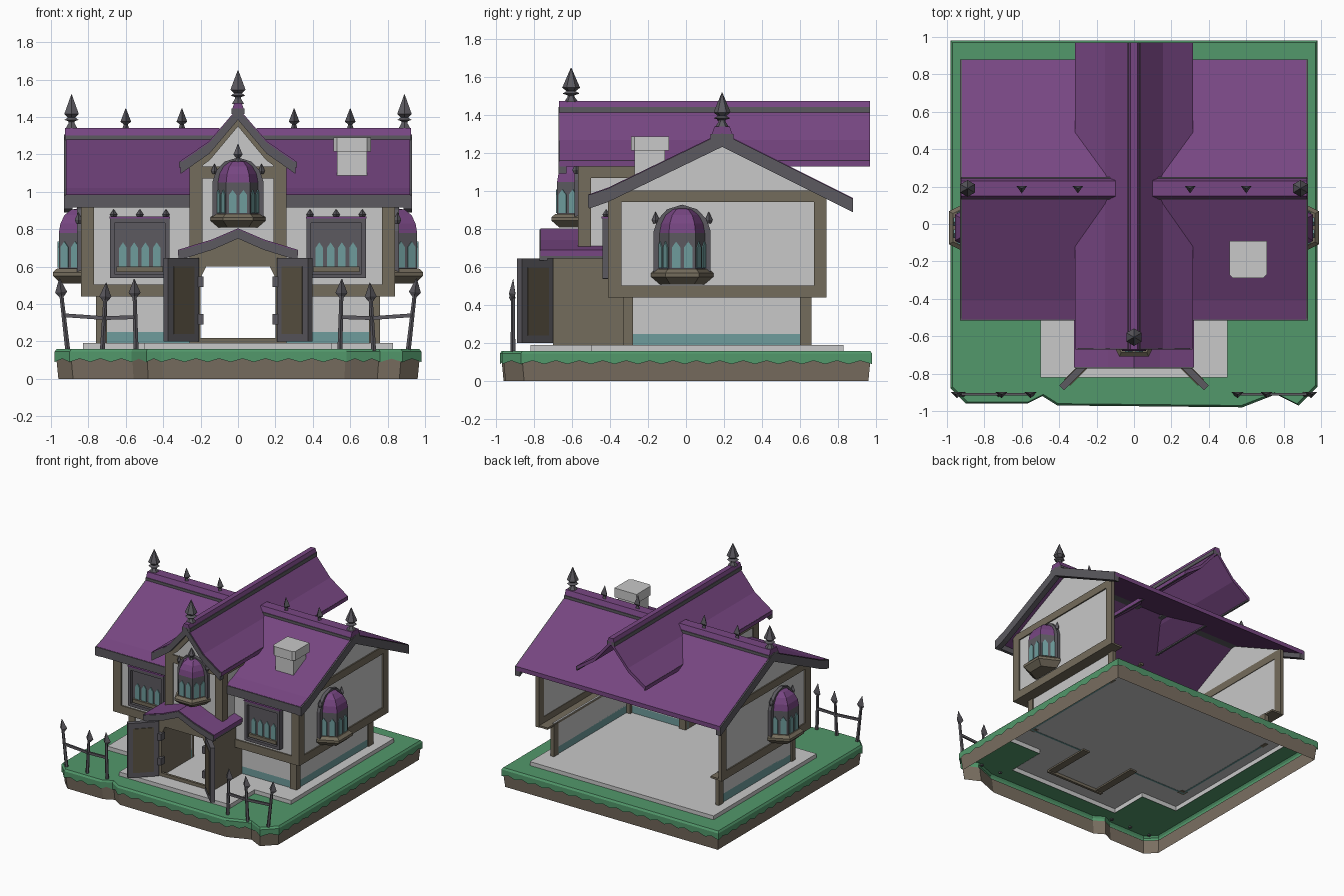
import bpy, bmesh, math
from mathutils import Matrix, Vector

if "Cube" in bpy.data.objects:
    bpy.data.objects.remove(bpy.data.objects["Cube"])


def material(name, r, g, b):
    m = bpy.data.materials.new(name)
    m.diffuse_color = [((c / 255 + 0.055) / 1.055) ** 2.4 for c in (r, g, b)] + [1]
    m.use_nodes = True
    m.node_tree.nodes["Principled BSDF"].inputs["Base Color"].default_value = m.diffuse_color
    return m


DIRT = material("dirt brown", 122, 111, 97)
GRASS = material("grass green", 82, 152, 107)
WALL = material("plaster white", 200, 200, 200)
BEAM = material("timber brown", 116, 108, 92)
ROOF = material("roof purple", 119, 70, 130)
TRIM = material("dark grey", 92, 90, 96)
GLASS = material("glass teal", 110, 156, 156)
PANEL = material("door brown", 92, 84, 68)


def build(name, verts, faces, mat, M=Matrix()):
    bm = bmesh.new()
    vs = [bm.verts.new(M @ Vector(v)) for v in verts]
    for f in faces:
        bm.faces.new([vs[i] for i in f])
    return finish(name, bm, mat)


def finish(name, bm, mat):
    bmesh.ops.recalc_face_normals(bm, faces=bm.faces)
    me = bpy.data.meshes.new(name)
    bm.to_mesh(me)
    bm.free()
    me.materials.append(mat)
    ob = bpy.data.objects.new(name, me)
    bpy.context.collection.objects.link(ob)
    return ob


def loft(name, rings, mat, M=Matrix(), caps=True):
    n = len(rings[0])
    faces = [(r * n + i, r * n + (i + 1) % n, (r + 1) * n + (i + 1) % n, (r + 1) * n + i)
             for r in range(len(rings) - 1) for i in range(n)]
    if caps:
        faces += [tuple(range(n)), tuple(range((len(rings) - 1) * n, len(rings) * n))]
    return build(name, [v for r in rings for v in r], faces, mat, M)


def prism(name, pts, axis, a, b, mat, M=Matrix()):
    put = {"x": lambda p, t: (t, p[0], p[1]), "y": lambda p, t: (p[0], t, p[1]),
           "z": lambda p, t: (p[0], p[1], t)}[axis]
    return loft(name, [[put(p, t) for p in pts] for t in (a, b)], mat, M)


def box(name, x, y, z, mat, M=Matrix()):
    (x0, x1), (y0, y1) = x, y
    return prism(name, [(x0, y0), (x1, y0), (x1, y1), (x0, y1)], "z", z[0], z[1], mat, M)


def band(top, t):
    return top + [(a, z - t) for a, z in reversed(top)]


def turned(name, x, y, prof, mat, n=6, M=Matrix(), squash=1):
    ang = [2 * math.pi * i / n - math.pi / 2 for i in range(n)]
    rings = [[(x + r * math.cos(a), y + squash * r * math.sin(a), z) for a in ang]
             for r, z in prof]
    return loft(name, rings, mat, M)


def finial(x, y, z, h, r, M=Matrix()):
    prof = [(.8, 0), (.4, .15), (.4, .2), (.95, .25), (.5, .32), (1, .42), (.04, 1)]
    turned("finial", x, y, [(r * a, z + h * b) for a, b in prof], TRIM, 6, M)


def pane(x, z0, z1, w, M):
    pts = [(x - w, z0), (x + w, z0), (x + w, z1 - .03), (x, z1), (x - w, z1 - .03)]
    prism("window_pane", pts, "y", -.006, .002, GLASS, M)


# Ground: hollow dirt rim, scalloped grass and open-bottomed floor slab
outline = [(-.98, -.88), (-.9, -.96), (-.57, -.96), (-.49, -.92), (-.41, -.97), (.58, -.98),
           (.76, -.91), (.88, -.97), (.98, -.87), (.98, .98), (-.98, .98)]
slab = [(-.83, -.5), (-.5, -.5), (-.5, -.82), (.5, -.82), (.5, -.5), (.83, -.5),
        (.83, .83), (-.83, .83)]
edge = []
for p, q in zip(outline, outline[1:] + outline[:1]):
    k = max(2, 2 * round(math.dist(p, q) / .12))
    edge += [(p[0] + (q[0] - p[0]) * i / k, p[1] + (q[1] - p[1]) * i / k) for i in range(k)]
loft("dirt_rim", [[(x * s, y * s, z) for x, y in outline] for s, z in ((.98, 0), (.992, .12))],
     DIRT, caps=False)
loft("grass_skirt", [[(x, y, .09 + .018 * (i % 2)) for i, (x, y) in enumerate(edge)],
                     [(x, y, .145) for x, y in edge],
                     [(x * .99, y * .99, .16) for x, y in edge]], GRASS, caps=False)
bm = bmesh.new()
for loop in ([(x * .99, y * .99, .16) for x, y in edge], [(x, y, .16) for x, y in slab]):
    vs = [bm.verts.new(v) for v in loop]
    for a, b in zip(vs, vs[1:] + vs[:1]):
        bm.edges.new((a, b))
bmesh.ops.triangle_fill(bm, edges=bm.edges[:], use_beauty=True, normal=(0, 0, 1))
finish("grass_top", bm, GRASS)
n = len(slab)
build("floor_slab", [(x, y, z) for z in (.155, .192) for x, y in slab],
      [tuple(range(n, 2 * n))] + [(i, (i + 1) % n, (i + 1) % n + n, i + n) for i in range(n)],
      WALL)

# Side and front walls, open at the back
for s in (-1, 1):
    X = lambda a, b: (s * a, s * b)
    prism("gable_wall", [(-.4, .46), (-.4, 1), (.19, 1.27), (.73, 1), (.73, .46)], "x",
          s * .815, s * .83, WALL)
    box("lower_side_wall", X(.735, .75), (-.32, .65), (.25, .46), WALL)
    box("lower_side_skirting", X(.735, .75), (-.32, .65), (.19, .26), GLASS)
    box("upper_front_wall", X(.2, .83), (-.4, -.385), (.46, 1.02), WALL)
    box("lower_front_wall", X(.2, .75), (-.32, -.305), (.25, .46), WALL)
    box("lower_front_skirting", X(.2, .75), (-.32, -.305), (.19, .26), GLASS)
    box("side_floor_ledge", X(.735, .835), (-.4, .735), (.44, .455), BEAM)
    box("side_bottom_beam", X(.81, .84), (-.41, .74), (.44, .505), BEAM)
    box("front_floor_ledge", X(.2, .835), (-.4, -.305), (.44, .455), BEAM)
    box("front_bottom_beam", X(.2, .84), (-.41, -.38), (.44, .505), BEAM)
    box("side_top_beam", X(.81, .84), (-.41, .74), (.945, 1.005), BEAM)
    box("front_top_beam", X(.25, .84), (-.41, -.38), (.945, 1.005), BEAM)
    for y in ((-.41, -.34), (.675, .74)):
        box("upper_corner_post", X(.77 if y[0] < 0 else .81, .84), y, (.44, 1.0), BEAM)
    for y in ((-.33, -.28), (.6, .66)):
        box("lower_corner_post", X(.7 if y[0] < 0 else .73, .76), y, (.19, .45), BEAM)
box("wall_above_door", (-.2, .2), (-.4, -.385), (.62, 1.02), WALL)

# Main roof
main = [(-.51, .985), (-.41, 1.02), (.19, 1.31), (.88, .965)]
prism("main_roof", band(main, .035), "x", -.92, .92, ROOF)
for s in (-1, 1):
    prism("main_bargeboard", band([(y, z - .004) for y, z in main], .072), "x",
          s * .885, s * .93, TRIM)
box("front_eave_trim", (-.93, .93), (-.515, -.49), (.915, .983), TRIM)
for s in (-1, 1):
    box("main_ridge_band", (s * .1, s * .925), (.13, .25), (1.26, 1.302), TRIM)
    prism("main_ridge_cap", [(.135, 1.3), (.245, 1.3), (.23, 1.342), (.15, 1.342)], "x",
          s * .1, s * .925, ROOF)
    finial(s * .89, .19, 1.34, .18, .045)
    for x in (.3, .6):
        turned("small_finial", s * x, .19, [(.02, 1.34), (.012, 1.36), (.033, 1.375),
                                            (.002, 1.445)], TRIM, 3, squash=.8)

# Central tower
prism("tower_front_wall", [(-.25, .63), (.25, .63), (.25, 1.14), (.14, 1.24), (0, 1.41),
                           (-.14, 1.24), (-.25, 1.14)], "y", -.56, -.54, WALL)
box("tower_floor_beam", (-.26, .26), (-.57, -.4), (.62, .68), BEAM)
box("tower_cross_beam", (-.26, .26), (-.57, -.53), (1.07, 1.135), BEAM)
prism("tower_gable_beam", band([(-.26, 1.16), (-.15, 1.24), (0, 1.42), (.15, 1.24), (.26, 1.16)],
                               .07), "y", -.57, -.53, BEAM)
for s in (-1, 1):
    prism("tower_side_wall", [(-.56, .63), (-.4, .63), (-.4, 1.0), (-.12, 1.14), (-.56, 1.14)],
          "x", s * .23, s * .25, WALL)
    box("tower_corner_post", (s * .19, s * .26), (-.57, -.5), (.62, 1.14), BEAM)
    box("tower_side_beam", (s * .23, s * .26), (-.57, -.2), (1.07, 1.135), BEAM)
tower = [(-.315, 1.16), (-.155, 1.27), (0, 1.45), (.155, 1.27), (.315, 1.16)]
prism("tower_roof", band(tower, .03), "y", -.665, .97, ROOF)
prism("tower_bargeboard", band([(x * .98, z - .005) for x, z in tower], .06), "y",
      -.672, -.63, TRIM)
for s in (-1, 1):
    box("tower_eave_trim", (s * .3, s * .314), (-.67, .97), (1.13, 1.162), TRIM)
box("tower_ridge_band", (-.035, .035), (-.67, .97), (1.415, 1.445), TRIM)
prism("tower_ridge_cap", [(-.032, 1.44), (.032, 1.44), (.02, 1.475), (-.02, 1.475)], "y",
      -.67, .97, ROOF)
finial(0, -.605, 1.47, .18, .047)

# Porch with open doors
prism("porch_arch", [(-.26, .54), (-.2, .54), (-.17, .6), (.17, .6), (.2, .54), (.26, .54),
                     (.26, .66), (0, .76), (-.26, .66)], "y", -.7, -.38, BEAM)
box("threshold", (-.26, .26), (-.7, -.68), (.17, .218), BEAM)
porch = [(-.32, .69), (-.14, .745), (0, .805), (.14, .745), (.32, .69)]
prism("porch_roof", band(porch, .03), "y", -.765, -.4, ROOF)
prism("porch_bargeboard", band([(x * .98, z - .005) for x, z in porch], .05), "y",
      -.772, -.73, TRIM)
for s in (-1, 1):
    box("porch_wall", (s * .2, s * .26), (-.7, -.28), (.18, .6), BEAM)
    box("porch_eave_trim", (s * .285, s * .318), (-.77, -.41), (.645, .69), TRIM)
    for z in (.32, .52):
        box("hinge", (s * .185, s * .23), (-.73, -.68), (z - .028, z + .028), TRIM)
    M = Matrix.Translation((s * .22, -.71, 0)) @ Matrix.Rotation(-s * math.radians(45), 4, "Z")
    box("door", (0, s * .235), (-.018, .018), (.2, .645), TRIM, M)
    box("door_panel", (s * .04, s * .195), (-.023, .023), (.24, .6), PANEL, M)


# Domed bay windows
def bay(M):
    plan = [(-.13, 0), (-.07, -.12), (.07, -.12), (.13, 0)]
    ring = lambda k, z: [(x * k, y * k, z) for x, y in plan]
    arch = [(-.15, .04), (.15, .04), (.15, .28), (.13, .34), (.08, .395), (0, .42), (-.08, .395),
            (-.13, .34), (-.15, .28)]
    prism("bay_back_frame", arch, "y", -.022, .004, TRIM, M)
    loft("bay_sill", [ring(.9, 0), ring(1.26, .04), ring(1.26, .06), ring(1.08, .08)], BEAM, M)
    loft("bay_body", [ring(1, .07), ring(1, .27)], TRIM, M)
    loft("bay_dome", [ring(1, .27), ring(.93, .32), ring(.75, .365), ring(.45, .395),
                      ring(.2, .4)], ROOF, M)
    for p, q in zip(plan, plan[1:]):
        a = math.atan2(q[1] - p[1], q[0] - p[0])
        F = M @ Matrix.Translation(((p[0] + q[0]) / 2, (p[1] + q[1]) / 2, 0)) \
            @ Matrix.Rotation(a, 4, "Z")
        for x in (-.032, .032):
            pane(x, .085, .225, .022, F)
    for x in (-.14, .14):
        turned("bay_corner_stud", x, -.015, [(.012, .32), (.02, .34), (.002, .38)], TRIM, 4, M)


bay(Matrix.Translation((0, -.565, .81)) @ Matrix.Diagonal((.9, .95, .89, 1)))
turned("bay_finial", 0, -.6, [(.02, 1.155), (.012, 1.18), (.028, 1.2), (.002, 1.255)], TRIM, 6)
for s in (-1, 1):
    bay(Matrix.Translation((s * .838, -.02, .51)) @ Matrix.Rotation(s * math.pi / 2, 4, "Z"))

# Front windows
for c in (-.525, .525):
    box("window_back", (c - .15, c + .15), (-.415, -.39), (.55, .85), TRIM)
    for x in (c - .148, c + .148):
        box("window_side_frame", (x - .012, x + .012), (-.44, -.39), (.54, .86), TRIM)
    for z in (.55, .845):
        box("window_cross_frame", (c - .15, c + .15), (-.44, -.39), (z - .012, z + .012), TRIM)
    box("window_hood", (c - .162, c + .162), (-.445, -.39), (.858, .868), ROOF)
    box("window_sill", (c - .125, c + .125), (-.435, -.4), (.572, .6), BEAM)
    for i in range(4):
        pane(c - .09 + .06 * i, .6, .73, .02, Matrix.Translation((0, -.415, 0)))
    for x in (-.14, 0, .14):
        turned("window_stud", c + x, -.42, [(.012, .865), (.02, .878), (.002, .905)], TRIM, 4)

# Chimney
box("chimney", (.53, .69), (-.27, -.11), (1.06, 1.22), WALL)
prism("chimney_cap", [(.51, -.27), (.53, -.29), (.69, -.29), (.71, -.27), (.71, -.09),
                      (.51, -.09)], "z", 1.215, 1.29, WALL)

# Spear fence
for s in (-1, 1):
    for xb, xt, h in ((.91, .955, .54), (.725, .705, .515), (.545, .555, .535)):
        lean = Matrix.Translation((s * xb, -.91, .15)) @ Matrix.Rotation(
            math.atan2(s * (xt - xb), h - .15), 4, "Y")
        turned("fence_post", 0, 0, [(.014, 0), (.011, h - .23)], TRIM, 5, lean)
        turned("fence_spear", 0, 0, [(.014, h - .25), (.037, h - .225), (.002, h - .15)],
               TRIM, 3, lean, .6)
    for x0, z0, x1, z1 in ((.93, .34, .715, .325), (.715, .325, .55, .33)):
        prism("fence_rail", [(s * x0, z0 - .01), (s * x1, z1 - .01), (s * x1, z1 + .01),
                             (s * x0, z0 + .01)], "y", -.917, -.903, TRIM)
